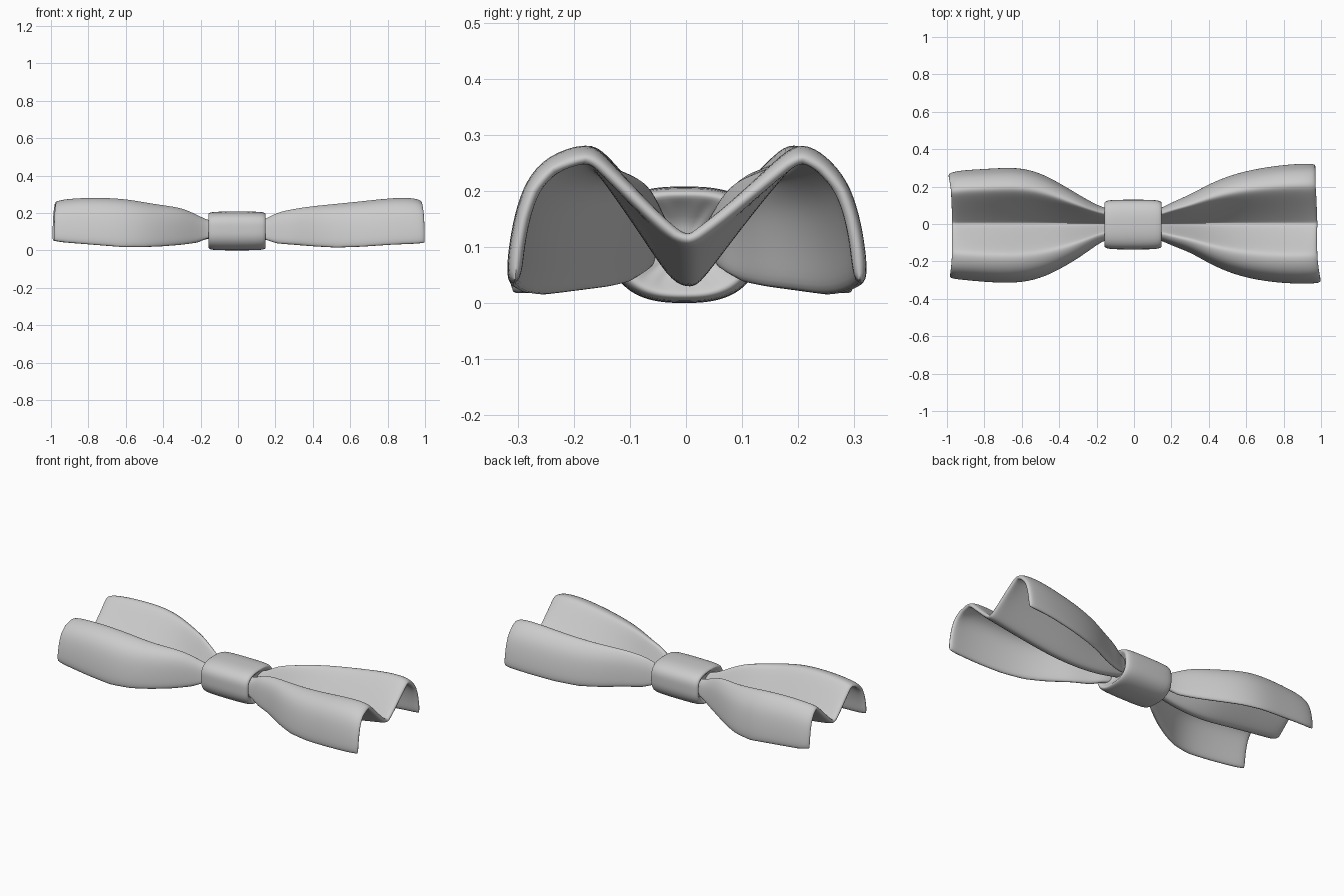
import bpy
from math import cos, sin, pi, radians

if "Cube" in bpy.data.objects:
    bpy.data.objects.remove(bpy.data.objects["Cube"])


def make_object(name, verts, faces):
    mesh = bpy.data.meshes.new(name)
    mesh.from_pydata(verts, [], faces)
    mesh.validate()
    obj = bpy.data.objects.new(name, mesh)
    bpy.context.collection.objects.link(obj)
    return obj


def grid_faces(rows, cols, closed=False):
    span = cols if closed else cols - 1
    return [(r * cols + c, r * cols + (c + 1) % cols,
             (r + 1) * cols + (c + 1) % cols, (r + 1) * cols + c)
            for r in range(rows - 1) for c in range(span)]


def finish(obj, angle):
    bpy.ops.object.select_all(action='DESELECT')
    obj.select_set(True)
    bpy.context.view_layer.objects.active = obj
    for m in list(obj.modifiers):
        bpy.ops.object.modifier_apply(modifier=m.name)
    bpy.ops.object.shade_smooth_by_angle(angle=radians(angle))


# Half of the M-shaped fold: outer flank (sideways fraction, height fraction)
FLANK = [(1.0, 0.0), (0.985, 0.25), (0.95, 0.5), (0.89, 0.73), (0.77, 0.91)]
# Ridge and inner slope: (fraction of ridge position, drop from ridge to valley)
SLOPE = [(1.0, 0.0), (0.84, 0.1), (0.56, 0.42), (0.28, 0.74), (0.06, 0.97)]


def section(x, y_neg, y_pos, z_low, z_top, z_valley, bow_neg, bow_pos):
    def half(width, ridge):
        pts = [(f * width, z_low + h * (z_top - z_low)) for f, h in FLANK]
        pts += [(f * ridge * width, z_top + d * (z_valley - z_top)) for f, d in SLOPE]
        return pts
    left = [(x + bow_neg * (y / y_neg) ** 2, -y, z) for y, z in half(y_neg, 0.55)]
    right = [(x + bow_pos * (y / y_pos) ** 2, y, z) for y, z in reversed(half(y_pos, 0.64))]
    return left + [(x, 0.004, z_valley)] + right


def wing(name, stations):
    # Pleated sheet lofted along x, then given cloth thickness inward
    verts = []
    for s in stations:
        verts += section(*s)
    cols = len(verts) // len(stations)
    faces = grid_faces(len(stations), cols)
    if stations[-1][0] < 0:
        faces = [f[::-1] for f in faces]
    obj = make_object(name, verts, faces)
    solid = obj.modifiers.new("thickness", 'SOLIDIFY')
    solid.thickness = 0.027
    solid.offset = 1
    solid.edge_crease_rim = 0.75
    sub = obj.modifiers.new("smooth", 'SUBSURF')
    sub.levels = 2
    finish(obj, 50)
    return obj


# Stations: x, -y width, +y width, bottom, ridge, valley, end bow at -y and +y
wing("right_wing", [
    (0.08, 0.075, 0.070, 0.07, 0.155, 0.095, 0, 0),
    (0.15, 0.090, 0.087, 0.055, 0.168, 0.082, 0, 0),
    (0.20, 0.117, 0.117, 0.036, 0.206, 0.068, 0, 0),
    (0.30, 0.152, 0.158, 0.028, 0.228, 0.054, 0, 0),
    (0.40, 0.213, 0.216, 0.020, 0.243, 0.050, 0, 0),
    (0.52, 0.268, 0.266, 0.013, 0.255, 0.054, 0, 0),
    (0.66, 0.304, 0.300, 0.018, 0.269, 0.072, 0, 0),
    (0.82, 0.322, 0.322, 0.029, 0.287, 0.098, 0, 0),
    (0.93, 0.322, 0.326, 0.034, 0.289, 0.118, 0.014, -0.004),
    (0.980, 0.318, 0.324, 0.038, 0.270, 0.128, 0.022, -0.008),
])
wing("left_wing", [
    (-0.08, 0.070, 0.070, 0.07, 0.150, 0.095, 0, 0),
    (-0.16, 0.088, 0.088, 0.065, 0.162, 0.082, 0, 0),
    (-0.21, 0.122, 0.109, 0.04, 0.190, 0.068, 0, 0),
    (-0.30, 0.187, 0.161, 0.028, 0.234, 0.054, 0, 0),
    (-0.40, 0.246, 0.222, 0.020, 0.247, 0.050, 0, 0),
    (-0.50, 0.294, 0.276, 0.016, 0.264, 0.054, 0, 0),
    (-0.62, 0.320, 0.308, 0.016, 0.285, 0.072, 0, 0),
    (-0.78, 0.315, 0.298, 0.029, 0.290, 0.096, 0, 0),
    (-0.92, 0.300, 0.290, 0.041, 0.281, 0.113, -0.009, -0.014),
    (-0.974, 0.294, 0.273, 0.050, 0.266, 0.124, -0.014, -0.024),
])

# Knot: squashed band lofted along x, rounded shoulders and pleated, dished ends
RING = 64
PROFILE = [(0.105, 0.30), (0.120, 0.50), (0.137, 0.68), (0.150, 0.80),
           (0.155, 0.88), (0.147, 0.95), (0.125, 0.995), (0.05, 1.01)]
loft = [(-x, s) for x, s in PROFILE] + [(x, s) for x, s in reversed(PROFILE)]
verts = []
for x, scale in loft:
    for i in range(RING):
        a = 2 * pi * i / RING
        c, s = cos(a), sin(a)
        k = scale * (1 + (0.02 * (-1) ** (i // 2) if scale < 0.75 else 0))
        power = 0.58 if s > 0 else 0.82
        y = 0.132 * abs(c) ** 0.78 * (1 if c > 0 else -1)
        z = 0.103 * abs(s) ** power * (1 if s > 0 else -1)
        verts.append((x - 0.005, y * k - 0.003, 0.104 + z * k))
faces = [f[::-1] for f in grid_faces(len(loft), RING, closed=True)]
faces.append(tuple(range(RING)))
faces.append(tuple(reversed(range((len(loft) - 1) * RING, len(loft) * RING))))
knot = make_object("center_knot", verts, faces)
knot.modifiers.new("smooth", 'SUBSURF').levels = 1
finish(knot, 60)
